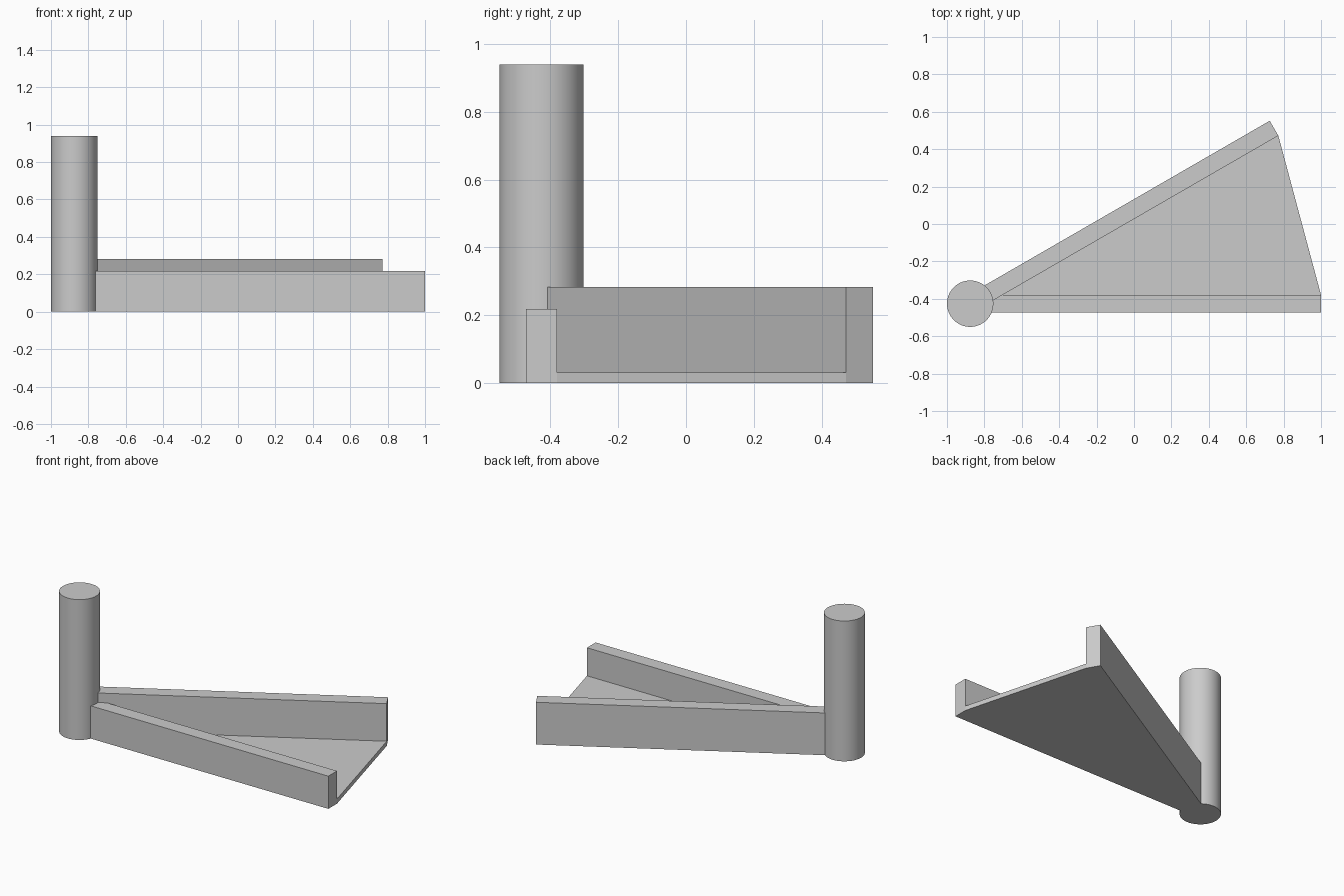
import bpy, bmesh
from math import radians, sin, cos
from mathutils import Vector, Matrix

cube = bpy.data.objects.get("Cube")
if cube:
    bpy.data.objects.remove(cube, do_unlink=True)

# Shared dimensions
PIVOT = Vector((-0.876, -0.426, 0))
RADIUS, POST_HEIGHT = 0.124, 0.94
SPREAD = radians(30)
LENGTH, HALF_WIDTH = 1.876, 0.046
FLOOR_THICKNESS = 0.031

grey = bpy.data.materials.new("plain grey")
grey.use_nodes = True
colour = (0.6, 0.6, 0.6, 1)
grey.diffuse_color = colour
grey.node_tree.nodes["Principled BSDF"].inputs["Base Color"].default_value = colour


def add_object(name, bm):
    bmesh.ops.recalc_face_normals(bm, faces=bm.faces)
    mesh = bpy.data.meshes.new(name)
    bm.to_mesh(mesh)
    bm.free()
    mesh.materials.append(grey)
    obj = bpy.data.objects.new(name, mesh)
    obj.location = PIVOT
    bpy.context.collection.objects.link(obj)
    return obj


def prism(name, outline, height, angle=0):
    """Extrude a flat outline upward, turned about the post axis."""
    bm = bmesh.new()
    face = bm.faces.new([bm.verts.new((x, y, 0)) for x, y in outline])
    top = bmesh.ops.extrude_face_region(bm, geom=[face], use_keep_orig=True)["geom"]
    bmesh.ops.translate(bm, vec=(0, 0, height),
                        verts=[v for v in top if isinstance(v, bmesh.types.BMVert)])
    bmesh.ops.rotate(bm, verts=bm.verts, matrix=Matrix.Rotation(angle, 3, "Z"))
    return add_object(name, bm)


# Round post
bm = bmesh.new()
bmesh.ops.create_cone(bm, cap_ends=True, segments=64, radius1=RADIUS, radius2=RADIUS,
                      depth=POST_HEIGHT, matrix=Matrix.Translation((0, 0, POST_HEIGHT / 2)))
post = add_object("post", bm)
bpy.context.view_layer.objects.active = post
post.select_set(True)
bpy.ops.object.shade_smooth_by_angle(angle=radians(30))

# Two walls fanning out from inside the post
START = 0.09
wall = [(START, -HALF_WIDTH), (LENGTH, -HALF_WIDTH), (LENGTH, HALF_WIDTH), (START, HALF_WIDTH)]
prism("front_wall", wall, 0.219)
prism("back_wall", wall, 0.283, SPREAD)

# Floor filling the wedge between the inner wall faces
apex = HALF_WIDTH / sin(SPREAD / 2)
far = Matrix.Rotation(SPREAD, 2) @ Vector((LENGTH, -HALF_WIDTH))
prism("floor", [(apex * cos(SPREAD / 2), HALF_WIDTH), (LENGTH, HALF_WIDTH), far], FLOOR_THICKNESS)
